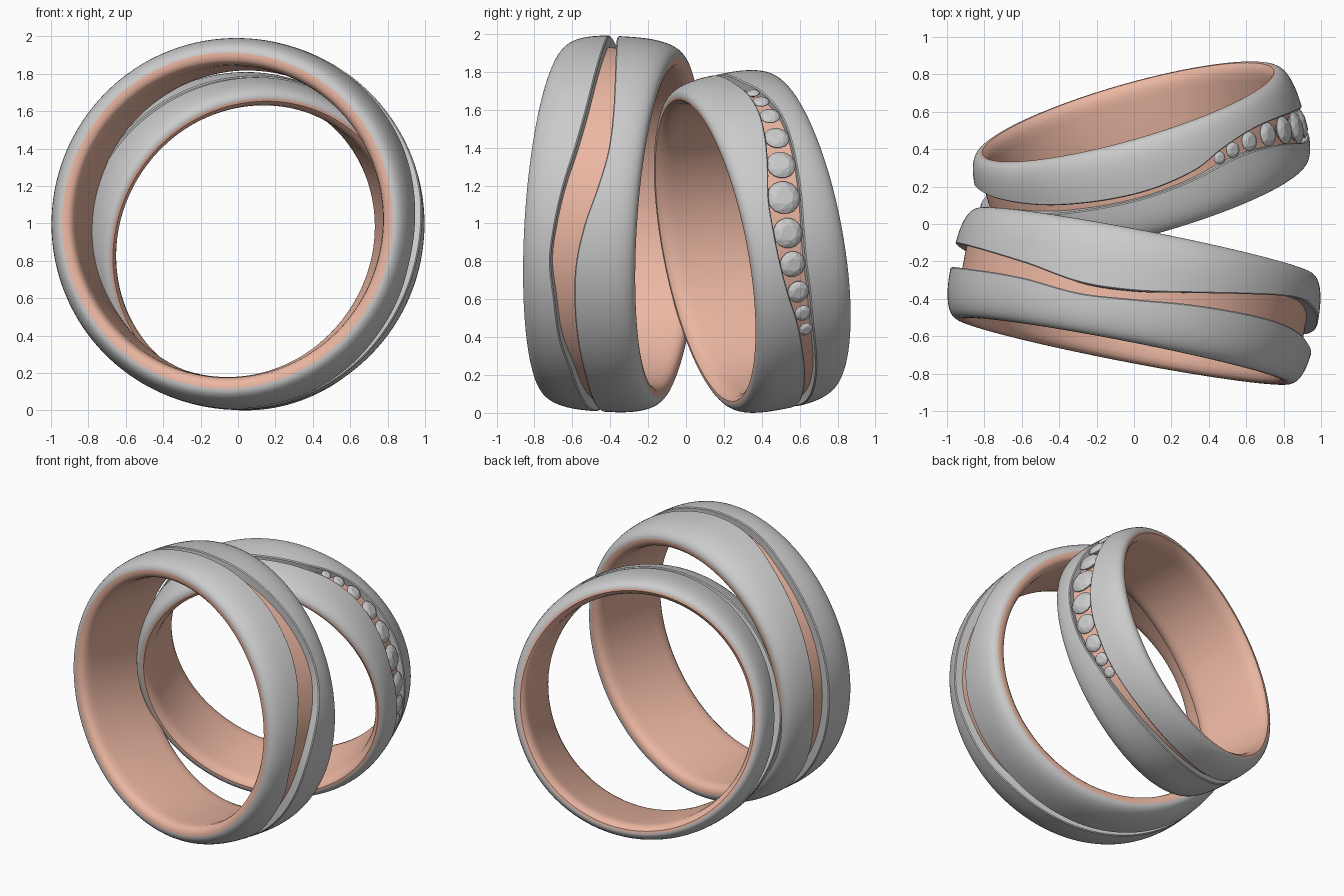
import bpy, bmesh
from math import sin, cos, pi, radians
from mathutils import Matrix, Vector

if "Cube" in bpy.data.objects:
    bpy.data.objects.remove(bpy.data.objects["Cube"])

N = 192


def material(name, c):
    m = bpy.data.materials.new(name)
    m.diffuse_color = (*c, 1)
    m.use_nodes = True
    m.node_tree.nodes["Principled BSDF"].inputs["Base Color"].default_value = m.diffuse_color
    return m


rose = material("rose_metal", (0.83, 0.47, 0.36))
gem_mat = material("clear_stone", (0.66, 0.66, 0.66))


def finish(name, bm, mat, matrix, smooth=True):
    bmesh.ops.recalc_face_normals(bm, faces=bm.faces)
    me = bpy.data.meshes.new(name)
    bm.to_mesh(me)
    bm.free()
    ob = bpy.data.objects.new(name, me)
    bpy.context.collection.objects.link(ob)
    ob.matrix_world = matrix
    if mat:
        me.materials.append(mat)
    if smooth:
        bpy.ops.object.select_all(action='DESELECT')
        ob.select_set(True)
        bpy.context.view_layer.objects.active = ob
        bpy.ops.object.shade_smooth_by_angle(angle=radians(35))
    return ob


def sweep(name, section, mat, matrix):
    """Closed (axial, radius) section, which may change with angle, swept round the y axis."""
    bm = bmesh.new()
    rows = []
    for i in range(N):
        t = 2 * pi * i / N
        rows.append([bm.verts.new((r * cos(t), a, r * sin(t))) for a, r in section(360 * i / N)])
    for i in range(N):
        p, q = rows[i], rows[(i + 1) % N]
        for j in range(len(p)):
            k = (j + 1) % len(p)
            bm.faces.new((p[j], p[k], q[k], q[j]))
    return finish(name, bm, mat, matrix)


def wave(keys):
    """Smooth periodic interpolation of (degrees, centre, width) keys."""
    keys = sorted((Vector(k) for k in keys), key=lambda k: k[0])
    turn = Vector((360, 0, 0))
    ks = [k - turn for k in keys] + keys + [k + turn for k in keys]

    def f(deg):
        i = max(n for n in range(1, len(ks) - 2) if ks[n][0] <= deg)
        p0, p1, p2, p3 = ks[i - 1:i + 3]
        h = p2[0] - p1[0]
        s = (deg - p1[0]) / h
        m1 = (p2 - p0) / (p2[0] - p0[0]) * h
        m2 = (p3 - p1) / (p3[0] - p1[0]) * h
        v = ((2*s**3 - 3*s*s + 1) * p1 + (s**3 - 2*s*s + s) * m1
             + (3*s*s - 2*s**3) * p2 + (s**3 - s*s) * m2)
        return v[1], v[2]
    return f


def ring(name, loc, yaw, tilt, A, R, lip, floor, bore, keys):
    matrix = (Matrix.Translation(loc) @ Matrix.Rotation(radians(yaw), 4, 'Z')
              @ Matrix.Rotation(radians(tilt), 4, 'X'))
    groove = wave(keys)

    # rose inner sleeve with rounded lips; its outside is the groove floor
    half = [(A - .09, bore), (A - .05, bore + .003), (A - .022, bore + .012),
            (A - .006, bore + .028), (A, lip - .015), (A, lip),
            (A - .02, lip + .002), (A - .04, floor)]
    prof = half + [(-a, r) for a, r in reversed(half)]
    sweep(name + "_sleeve", lambda d: prof, rose, matrix)

    def outer(a):
        x = min(1, abs(a) / A)
        return lip + (R - lip) * (1 - x**2.8) ** (1 / 2.1)

    # two domed grey shells, one either side of the wavy groove
    for side, part in ((-1, "front_shell"), (1, "back_shell")):
        def section(deg):
            c, w = groove(deg)
            edge = side * c + w / 2
            pts = []
            for i in range(15):
                s = 1 - cos(pi / 2 * i / 14)
                a = A + (edge + .006 - A) * s
                pts.append((side * a, outer(a)))
            pts.append((side * edge, outer(edge) - .006))
            pts.append((side * edge, floor - .012))
            pts.append((side * (A - .03), lip - .012))
            return pts
        sweep(name + "_" + part, section, None, matrix)
    return matrix


# large ring
ring("large_ring", (0, -.385, .997), -11, -3.5, .30, .992, .90, .93, .835, [
    (-90, -.007, .045), (-55, -.02, .065), (-38, -.05, .095), (-24, -.062, .108),
    (-12, -.068, .138), (0, -.04, .158), (12, .003, .182), (24, .038, .175),
    (38, .044, .142), (55, .022, .1), (73, -.015, .062), (90, -.055, .045),
    (107, -.07, .055), (128, -.025, .08), (158, .01, .12), (185, .03, .125),
    (212, .025, .09), (240, .005, .06)])

# small ring: stones given as (degrees, axial offset, diameter)
stones = [(63, .033, .07), (57, .046, .086), (48.9, .052, .108), (38.7, .039, .132),
          (27.9, .011, .155), (16, -.025, .178), (3.5, -.046, .16), (-7.4, -.05, .138),
          (-17.4, -.038, .118), (-25.5, -.022, .09), (-32, -.008, .076)]
R2 = .90
small = ring("small_ring", (.04, .35, .905), 16, 10.5, .262, R2, .825, .852, .775,
             [(d, c, w * .98) for d, c, w in stones] + [
    (-56, .038, .055), (-80, .058, .04), (-110, .045, .04), (-150, .03, .08),
    (176, .05, .12), (153, .045, .07), (122, -.005, .042), (93, -.028, .03), (73, -.003, .04)])

# faceted round stones set along the groove
for n, (deg, a, dia) in enumerate(stones):
    bm = bmesh.new()
    for count, rad, h, off in ((8, .52, .34, 0), (8, .8, .22, .5), (16, 1, .03, 0),
                               (16, 1, -.04, 0), (1, 0, -.75, 0)):
        for i in range(count):
            t = 2 * pi * (i + off) / count
            bm.verts.new((rad * cos(t), rad * sin(t), h))
    bmesh.ops.convex_hull(bm, input=bm.verts)
    t = radians(deg)
    rad = dia / 2
    seat = (Matrix.Translation((0, a, 0)) @ Matrix.Rotation(pi / 2 - t, 4, 'Y')
            @ Matrix.Translation((0, 0, R2 - .003 - .3 * rad)) @ Matrix.Scale(rad, 4))
    finish("stone_%02d" % (n + 1), bm, gem_mat, small @ seat, smooth=False)
